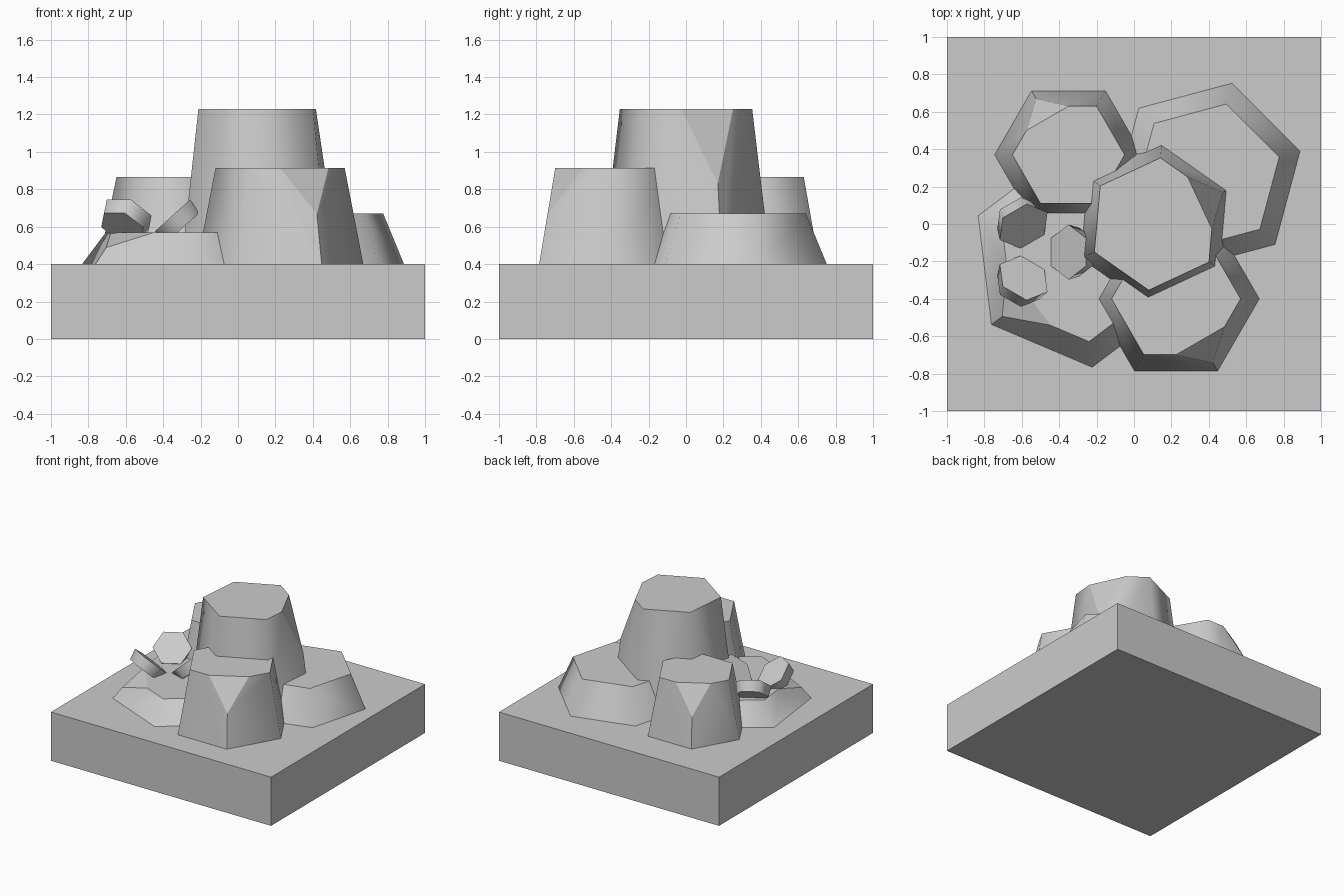
import bpy, bmesh
from math import radians, cos, sin
from mathutils import Matrix, Vector

if "Cube" in bpy.data.objects:
    bpy.data.objects.remove(bpy.data.objects["Cube"])


def finish(name, bm, matrix=None):
    mesh = bpy.data.meshes.new(name)
    bm.to_mesh(mesh)
    bm.free()
    ob = bpy.data.objects.new(name, mesh)
    if matrix:
        ob.matrix_world = matrix
    bpy.context.collection.objects.link(ob)
    return ob


def ring(r, z, start):
    return [Vector((r * cos(radians(start + 60 * i)), r * sin(radians(start + 60 * i)), z))
            for i in range(6)]


def stone(name, matrix, r_low, r_top, z_low, z_top, start, chip=False):
    """Tapered hexagonal stone; chip cuts the top corner at the start angle."""
    low, top = ring(r_low, z_low, start), ring(r_top, z_top, start)
    cut = []
    if chip:
        cut = [top[0].lerp(top[1], 0.5), top[0].lerp(top[5], 0.5), top[0].lerp(low[0], 0.48)]
        top = top[1:]
    bm = bmesh.new()
    for p in low + top:
        bm.verts.new(p)
    cut_verts = {bm.verts.new(p) for p in cut}
    bmesh.ops.convex_hull(bm, input=bm.verts[:])
    bmesh.ops.dissolve_limit(bm, angle_limit=radians(1), verts=bm.verts[:], edges=bm.edges[:])
    bmesh.ops.recalc_face_normals(bm, faces=bm.faces[:])
    # smooth sides, crisp caps and chip
    for f in bm.faces:
        f.smooth = True
    for e in bm.edges:
        cap = any(abs(f.normal.z) > 0.98 for f in e.link_faces)
        chipped = any(v in cut_verts for v in e.verts)
        e.smooth = not (cap or chipped)
    return finish(name, bm, matrix)


# Square base slab
bm = bmesh.new()
bmesh.ops.create_cube(bm, size=1, matrix=Matrix.Translation((0, 0, 0.2)) @ Matrix.Diagonal((2, 2, 0.4, 1)))
finish("base_slab", bm)

# Large stones: name, centre, low radius, top radius, top height, start angle, chip
for name, (x, y), r0, r1, h, a, chip in [
    ("tall_stone", (0.11, 0.0), 0.455, 0.355, 1.23, 25, True),
    ("front_stone", (0.225, -0.40), 0.445, 0.345, 0.915, 300, True),
    ("back_left_stone", (-0.35, 0.37), 0.395, 0.30, 0.865, 120, True),
    ("back_right_stone", (0.39, 0.255), 0.515, 0.40, 0.67, 255, False),
    ("front_left_stone", (-0.295, -0.185), 0.585, 0.447, 0.57, 217, True),
]:
    stone(name, Matrix.Translation((x, y, 0)), r0, r1, 0.4, h, a, chip)

# Three small slabs leaning outward in a ring on the low stone
for i in range(3):
    place = (Matrix.Translation((-0.51, -0.15, 0)) @ Matrix.Rotation(radians(120 * i), 4, 'Z')
             @ Matrix.Translation((0.16, 0, 0.66)) @ Matrix.Rotation(radians(-42), 4, 'Y'))
    stone("small_slab_%d" % (i + 1), place, 0.13, 0.147, -0.085, 0, 30)
